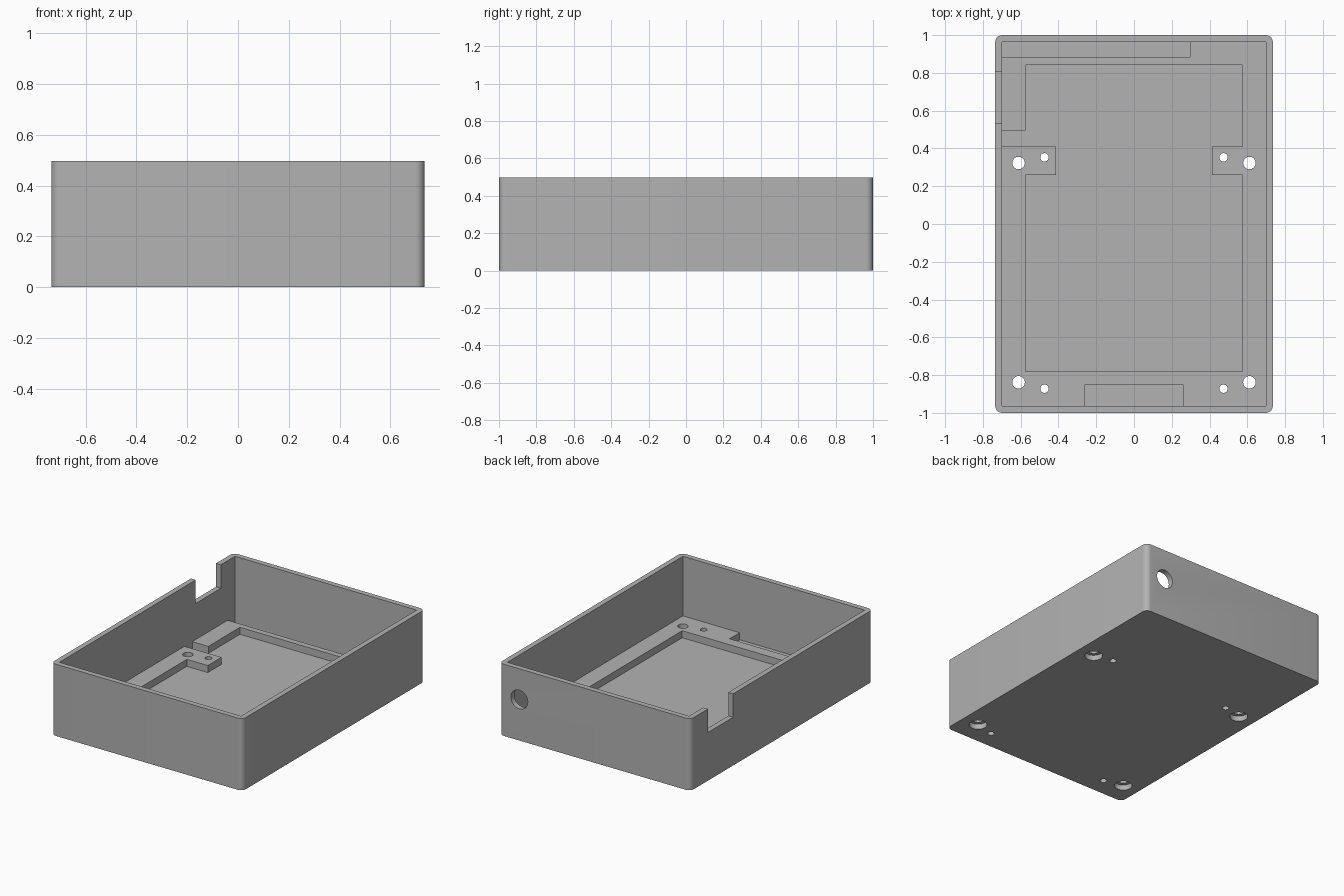
import bpy
import bmesh
import math
from mathutils import Matrix, Vector

old = bpy.data.objects.get("Cube")
if old:
    bpy.data.objects.remove(old, do_unlink=True)

FLOOR, LEDGE, TOP = 0.035, 0.084, 0.498
IN_X, IN_Y = 0.698, 0.963

grey = bpy.data.materials.new("plain grey")
grey.use_nodes = True
colour = (0.45, 0.45, 0.45, 1)
grey.diffuse_color = colour
grey.node_tree.nodes["Principled BSDF"].inputs["Base Color"].default_value = colour


def new_object(name, bm):
    bmesh.ops.recalc_face_normals(bm, faces=bm.faces)
    mesh = bpy.data.meshes.new(name)
    bm.to_mesh(mesh)
    bm.free()
    mesh.materials.append(grey)
    obj = bpy.data.objects.new(name, mesh)
    bpy.context.collection.objects.link(obj)
    return obj


def prism(name, outline, z0, z1):
    """Extrude a flat outline upward from z0 to z1."""
    bm = bmesh.new()
    face = bm.faces.new([bm.verts.new((x, y, z0)) for x, y in outline])
    grown = bmesh.ops.extrude_face_region(bm, geom=[face])["geom"]
    verts = [v for v in grown if isinstance(v, bmesh.types.BMVert)]
    bmesh.ops.translate(bm, verts=verts, vec=(0, 0, z1 - z0))
    return new_object(name, bm)


def block(name, x0, x1, y0, y1, z0, z1):
    return prism(name, [(x0, y0), (x1, y0), (x1, y1), (x0, y1)], z0, z1)


def cylinder(name, centre, radius, depth, turn=0):
    bm = bmesh.new()
    place = Matrix.Translation(Vector(centre)) @ Matrix.Rotation(turn, 4, "X")
    bmesh.ops.create_cone(bm, cap_ends=True, segments=32, radius1=radius,
                          radius2=radius, depth=depth, matrix=place)
    return new_object(name, bm)


def cut(target, cutter):
    cutter.hide_render = True
    mod = target.modifiers.new("cut", "BOOLEAN")
    mod.operation = "DIFFERENCE"
    mod.solver = "EXACT"
    mod.object = cutter
    bpy.context.view_layer.objects.active = target
    bpy.ops.object.modifier_apply(modifier=mod.name)
    bpy.data.objects.remove(cutter, do_unlink=True)


# Outer block with rounded upright corners
tray = block("enclosure_tray", -0.735, 0.735, -1, 1, 0, TOP)
bm = bmesh.new()
bm.from_mesh(tray.data)
upright = [e for e in bm.edges if abs(e.verts[0].co.z - e.verts[1].co.z) > 0.1]
bmesh.ops.bevel(bm, geom=upright, offset=0.037, segments=8, profile=0.5, affect="EDGES")
bm.to_mesh(tray.data)
bm.free()

# Main cavity down to the ledge
cut(tray, block("cavity", -IN_X, IN_X, -IN_Y, IN_Y, LEDGE, 1))

# Sunken well, leaving two mounting tabs and a cable gap at one side
well = [(-0.575, -0.78), (0.575, -0.78), (0.575, 0.26), (0.414, 0.26),
        (0.414, 0.41), (0.575, 0.41), (0.575, 0.843), (-0.575, 0.843),
        (-0.575, 0.495), (-IN_X, 0.495), (-IN_X, 0.41), (-0.414, 0.41),
        (-0.414, 0.26), (-0.575, 0.26)]
cut(tray, prism("well", well, FLOOR, 0.2))

# Pockets in the ledge along the back and front walls
cut(tray, block("back_pocket", -IN_X, 0.297, 0.884, IN_Y, FLOOR, 0.2))
cut(tray, block("front_pocket", -0.262, 0.262, -IN_Y, -0.853, FLOOR, 0.2))

# Notch in the right wall and round port in the back wall
cut(tray, block("wall_notch", -0.8, -0.65, 0.533, 0.808, 0.335, 1))
cut(tray, cylinder("port", (0.58, 1, 0.285), 0.065, 0.2, math.pi / 2))

# Screw holes with counterbores below, and small peg holes beside them
for side in (-1, 1):
    for screw_y, peg_y in ((0.323, 0.353), (-0.838, -0.872)):
        cut(tray, cylinder("screw_hole", (side * 0.611, screw_y, 0), 0.033, 0.4))
        cut(tray, cylinder("counterbore", (side * 0.611, screw_y, 0), 0.058, 0.074))
        cut(tray, cylinder("peg_hole", (side * 0.474, peg_y, 0), 0.022, 0.4))

# Smooth the curved surfaces, keeping edges sharp
bpy.ops.object.select_all(action="DESELECT")
tray.select_set(True)
bpy.context.view_layer.objects.active = tray
bpy.ops.object.shade_smooth_by_angle(angle=math.radians(30))
